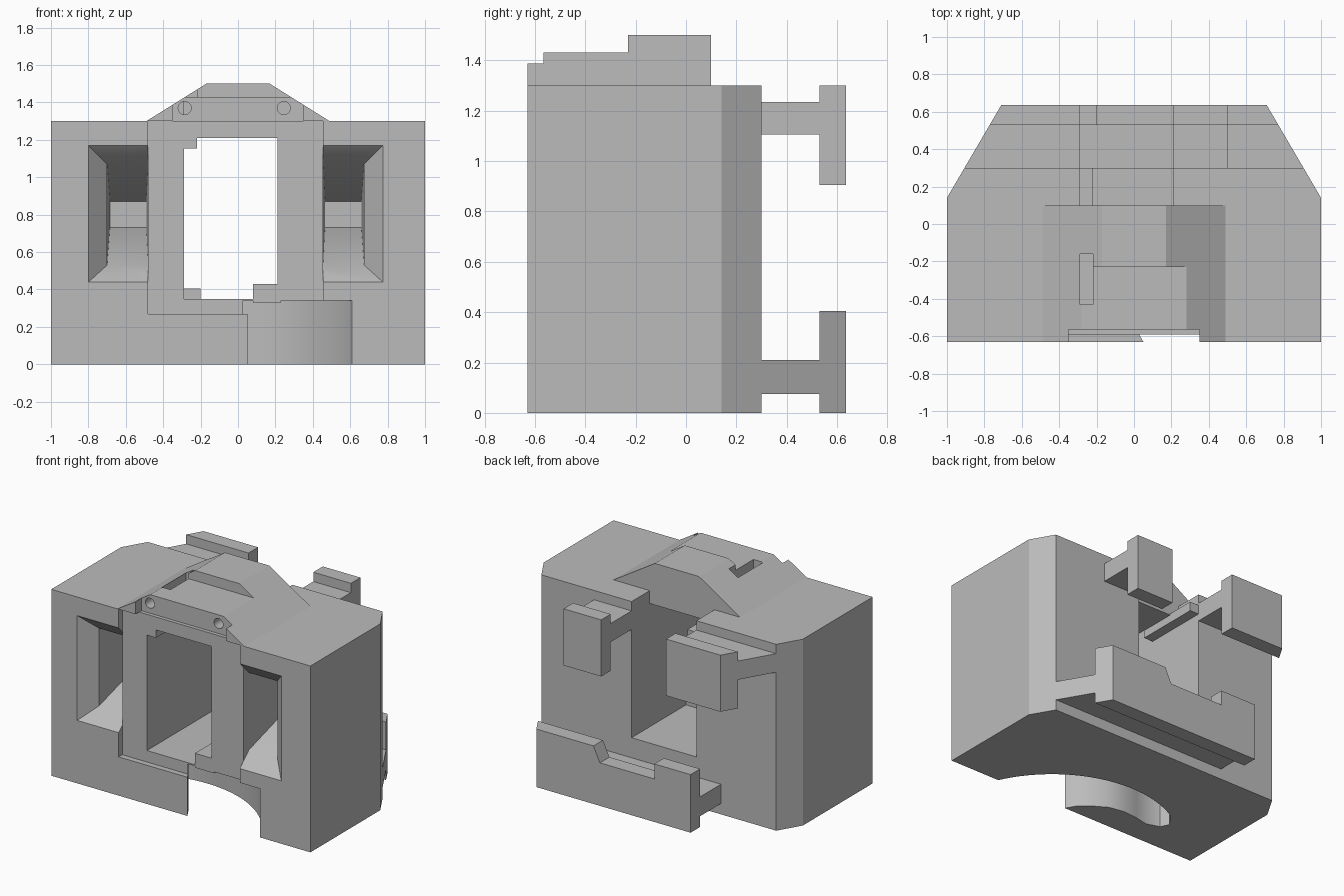
import bpy, bmesh, math
from mathutils import Vector

cube = bpy.data.objects.get("Cube")
if cube:
    bpy.data.objects.remove(cube, do_unlink=True)

grey = bpy.data.materials.new("plain_grey")
grey.use_nodes = True
colour = (0.5, 0.5, 0.5, 1)
grey.diffuse_color = colour
grey.node_tree.nodes["Principled BSDF"].inputs["Base Color"].default_value = colour


def loft(name, rings):
    """Closed solid skinned through rings of equal point count."""
    bm = bmesh.new()
    loops = [[bm.verts.new(p) for p in ring] for ring in rings]
    for a, b in zip(loops, loops[1:]):
        for i in range(len(a)):
            j = (i + 1) % len(a)
            bm.faces.new((a[i], a[j], b[j], b[i]))
    bm.faces.new(loops[0][::-1])
    bm.faces.new(loops[-1])
    bmesh.ops.recalc_face_normals(bm, faces=bm.faces)
    mesh = bpy.data.meshes.new(name)
    bm.to_mesh(mesh)
    bm.free()
    mesh.materials.append(grey)
    ob = bpy.data.objects.new(name, mesh)
    bpy.context.collection.objects.link(ob)
    return ob


def plan(name, pts, z0, z1):
    return loft(name, [[(x, y, z) for x, y in pts] for z in (z0, z1)])


def front(name, pts, y0, y1):
    return loft(name, [[(x, y, z) for x, z in pts] for y in (y0, y1)])


def box(name, x0, x1, y0, y1, z0, z1):
    return plan(name, [(x0, y0), (x1, y0), (x1, y1), (x0, y1)], z0, z1)


def combine(target, tool, operation):
    mod = target.modifiers.new(tool.name, "BOOLEAN")
    mod.operation, mod.solver, mod.object = operation, "EXACT", tool
    bpy.context.view_layer.objects.active = target
    bpy.ops.object.modifier_apply(modifier=mod.name)
    bpy.data.objects.remove(tool, do_unlink=True)


# Main block with the raised hump
body = box("housing", -1, 1, -.63, .3, 0, 1.3)
hump = front("hump", [(-.49, 1.25), (.49, 1.25), (.49, 1.3),
                      (.17, 1.5), (-.17, 1.5), (-.49, 1.3)], -.63, .1)
combine(body, hump, "UNION")

# Steps, recesses and the central opening
for cut in (("hump_step", -1, 1, -1, -.23, 1.43, 2),
            ("hump_recess", -.35, .35, -1, -.565, 1.3, 2),
            ("panel_recess", -.48, .455, -1, -.59, .27, 1.3),
            ("window", -.29, .21, -1, 1, .35, 1.21),
            ("back_opening", -.29, .21, .1, 1, 1, 2)):
    combine(body, box(*cut), "DIFFERENCE")

# Funnel-shaped side pockets
for side, inner in ((-1, .48), (1, .455)):
    rings = []
    for y, x0, x1, z0, z1 in ((-.64, 0, .33, .43, 1.18),
                              (-.53, 0, .22, .53, 1.07),
                              (.1, .01, .205, .73, .87)):
        a, b = side * (inner + x0), side * (inner + x1)
        rings.append([(a, y, z0), (b, y, z0), (b, y, z1), (a, y, z1)])
    combine(body, loft("pocket", rings), "DIFFERENCE")

# Round holes in the hump's front
for x in (-.285, .245):
    ring = [(x + .035 * math.cos(i * math.tau / 24),
             1.37 + .035 * math.sin(i * math.tau / 24)) for i in range(24)]
    combine(body, front("pin_hole", ring, -.8, -.4), "DIFFERENCE")

# Curved channel in the underside
outer = [(-.125 + .81 * math.cos(math.radians(a)),
          -.97 + .81 * math.sin(math.radians(a))) for a in range(20, 121, 4)]
inner_wall = [(-.6, -.36), (-.57, -.42), (-.48, -.45), (-.38, -.43), (-.27, -.42),
              (-.16, -.44), (-.06, -.5), (.01, -.56), (.05, -.63), (.07, -.7)]
combine(body, plan("channel", outer + inner_wall, -.1, .34), "DIFFERENCE")

# Rail and block inside the opening
combine(body, box("rail", -.31, -.22, -.59, .3, 1.155, 1.22), "UNION")
combine(body, box("floor_block", .08, .23, -.59, -.3, .33, .43), "UNION")
combine(body, box("hump_slot", -.29, -.22, -.43, -.16, 1.1, 2), "DIFFERENCE")

# Rear arms with upright flanges
for x0, x1 in ((-1, -.29), (.21, .5)):
    combine(body, box("upper_arm", x0, x1, .28, .56, 1.105, 1.235), "UNION")
    combine(body, box("upper_flange", x0, x1, .53, .635, .905, 1.3), "UNION")
combine(body, box("lower_arm", -.48, 1, .28, .56, .075, .21), "UNION")
lower = front("lower_flange", [(-.48, 0), (1, 0), (1, .405), (.27, .405), (.22, .3),
                               (-.2, .3), (-.2, .405), (-.48, .405)], .53, .635)
combine(body, lower, "UNION")

# Trim the rear corners to the tapered outline
outline = [(-1, -1), (1, -1), (1, .14), (.71, .635), (-.71, .635), (-1, .14)]
combine(body, plan("outline", outline, -1, 3), "INTERSECT")

bpy.ops.object.select_all(action="DESELECT")
body.select_set(True)
bpy.context.view_layer.objects.active = body
bpy.ops.object.shade_smooth_by_angle(angle=math.radians(30))
